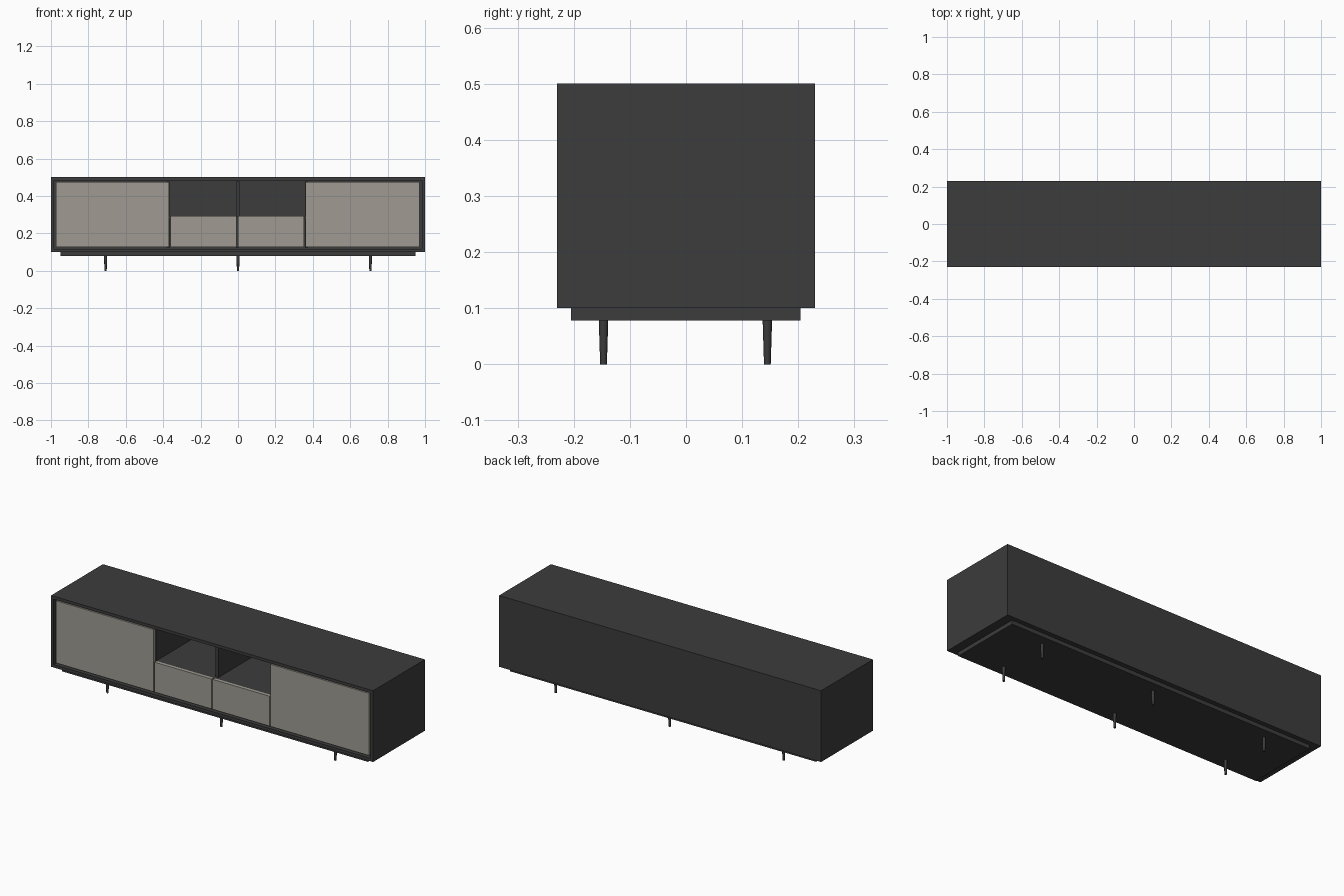
import bpy, bmesh

if "Cube" in bpy.data.objects:
    bpy.data.objects.remove(bpy.data.objects["Cube"])


def material(name, rgb):
    m = bpy.data.materials.new(name)
    m.diffuse_color = (*rgb, 1)
    m.use_nodes = True
    m.node_tree.nodes["Principled BSDF"].inputs["Base Color"].default_value = m.diffuse_color
    return m


DARK = material("charcoal", (0.045, 0.045, 0.045))
BEIGE = material("warm grey", (0.35, 0.33, 0.29))


def finish(name, bm, mat):
    bmesh.ops.recalc_face_normals(bm, faces=bm.faces)
    me = bpy.data.meshes.new(name)
    bm.to_mesh(me)
    bm.free()
    me.materials.append(mat)
    ob = bpy.data.objects.new(name, me)
    bpy.context.collection.objects.link(ob)
    return ob


def box(name, x, y, z, mat=DARK):
    """Box from (min, max) ranges on each axis."""
    bm = bmesh.new()
    bmesh.ops.create_cube(bm, size=1)
    for v in bm.verts:
        v.co = [r[0] if c < 0 else r[1] for c, r in zip(v.co, (x, y, z))]
    return finish(name, bm, mat)


# Outer cabinet: a block with an open front pushed in from the front face
bm = bmesh.new()
bmesh.ops.create_cube(bm, size=1)
for v in bm.verts:
    v.co = (v.co.x * 2, v.co.y * 0.46, 0.30 + v.co.z * 0.40)
front = [f for f in bm.faces if f.normal.y < -0.9]
bmesh.ops.inset_region(bm, faces=front, thickness=0.023)
hole = bmesh.ops.extrude_face_region(bm, geom=front)
bmesh.ops.delete(bm, geom=front, context='FACES_ONLY')
for g in hole["geom"]:
    if isinstance(g, bmesh.types.BMVert):
        g.co.y = 0.215
finish("cabinet_shell", bm, DARK)

# Inner partitions, niche floor and centre divider
box("left_partition", (-0.382, -0.366), (-0.205, 0.215), (0.123, 0.477))
box("right_partition", (0.359, 0.375), (-0.205, 0.215), (0.123, 0.477))
box("niche_floor", (-0.366, 0.359), (-0.204, 0.215), (0.276, 0.292))
box("niche_divider", (-0.010, 0.008), (-0.185, 0.215), (0.292, 0.477))
box("drawer_divider", (-0.010, 0.004), (-0.200, 0.215), (0.123, 0.276))

# Door and drawer fronts, slightly recessed in the frame
for name, x, top in (("left_door", (-0.974, -0.368), 0.475),
                     ("right_door", (0.360, 0.971), 0.475),
                     ("left_drawer_front", (-0.362, -0.007), 0.294),
                     ("right_drawer_front", (-0.001, 0.354), 0.294)):
    box(name, x, (-0.224, -0.206), (0.126, top), BEIGE)

# Plinth and tapered legs
box("plinth", (-0.95, 0.95), (-0.205, 0.204), (0.078, 0.102))
for x in (-0.708, 0, 0.708):
    for y in (-0.147, 0.145):
        bpy.ops.mesh.primitive_cone_add(vertices=24, radius1=0.006, radius2=0.0085,
                                        depth=0.08, location=(x, y, 0.04))
        leg = bpy.context.object
        leg.name = "leg"
        leg.data.materials.append(DARK)
        bpy.ops.object.shade_smooth_by_angle()
